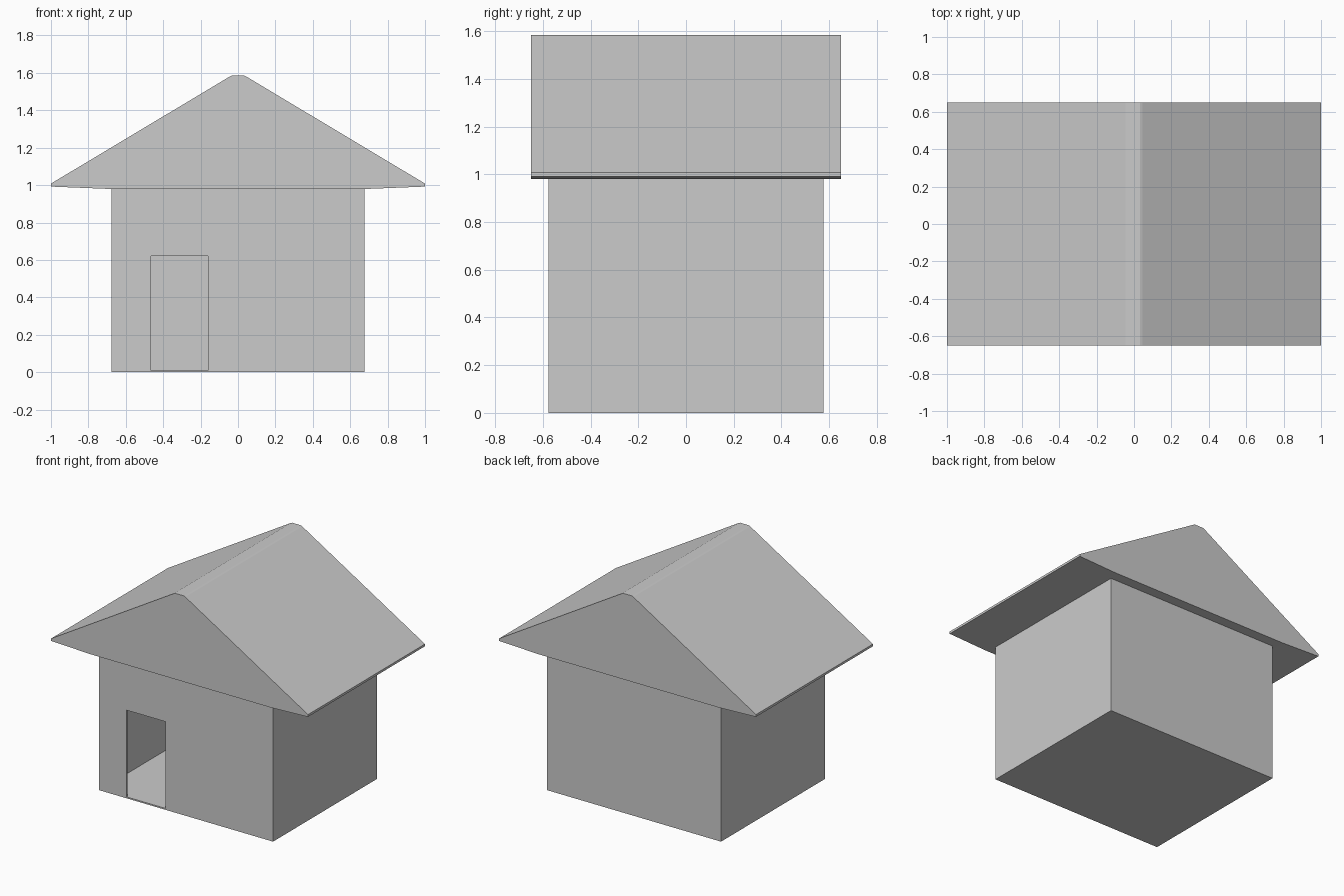
import bpy, bmesh

cube = bpy.data.objects.get("Cube")
if cube:
    bpy.data.objects.remove(cube, do_unlink=True)

# Single flat colour
grey = bpy.data.materials.new("light_grey")
grey.use_nodes = True
colour = (0.6, 0.6, 0.6, 1)
grey.diffuse_color = colour
grey.node_tree.nodes["Principled BSDF"].inputs["Base Color"].default_value = colour


def prism(name, profile, y0, y1):
    """Extrude an x/z outline from y0 to y1."""
    bm = bmesh.new()
    face = bm.faces.new([bm.verts.new((x, y0, z)) for x, z in profile])
    new = bmesh.ops.extrude_face_region(bm, geom=[face])["geom"]
    verts = [v for v in new if isinstance(v, bmesh.types.BMVert)]
    bmesh.ops.translate(bm, verts=verts, vec=(0, y1 - y0, 0))
    bmesh.ops.recalc_face_normals(bm, faces=bm.faces)
    mesh = bpy.data.meshes.new(name)
    bm.to_mesh(mesh)
    bm.free()
    mesh.materials.append(grey)
    obj = bpy.data.objects.new(name, mesh)
    bpy.context.collection.objects.link(obj)
    return obj


def box(name, x0, x1, y0, y1, z0, z1):
    return prism(name, [(x0, z0), (x1, z0), (x1, z1), (x0, z1)], y0, y1)


def cut(target, cutter):
    mod = target.modifiers.new(cutter.name, "BOOLEAN")
    mod.operation = "DIFFERENCE"
    mod.solver = "EXACT"
    mod.object = cutter
    cutter.hide_render = True
    cutter.hide_viewport = True
    cutter.display_type = "WIRE"


# Hollow walls and floor, with an open doorway
W, D, EAVE, T = 0.677, 0.577, 0.98, 0.015
walls = box("walls_and_floor", -W, W, -D, D, 0, EAVE)
cut(walls, box("room_cutter", -W + T, W - T, -D + T, D - T, 0.01, EAVE + 0.1))
cut(walls, box("doorway_cutter", -0.465, -0.16, -D - 0.1, -D + 0.1, 0.01, 0.62))

# Solid gable roof with a narrow flat ridge and thin eaves
half = [(0.70, EAVE), (1.0, 0.992), (1.0, 1.008), (0.045, 1.58), (0.033, 1.585)]
prism("gable_roof", half + [(-x, z) for x, z in reversed(half)], -0.65, 0.65)
